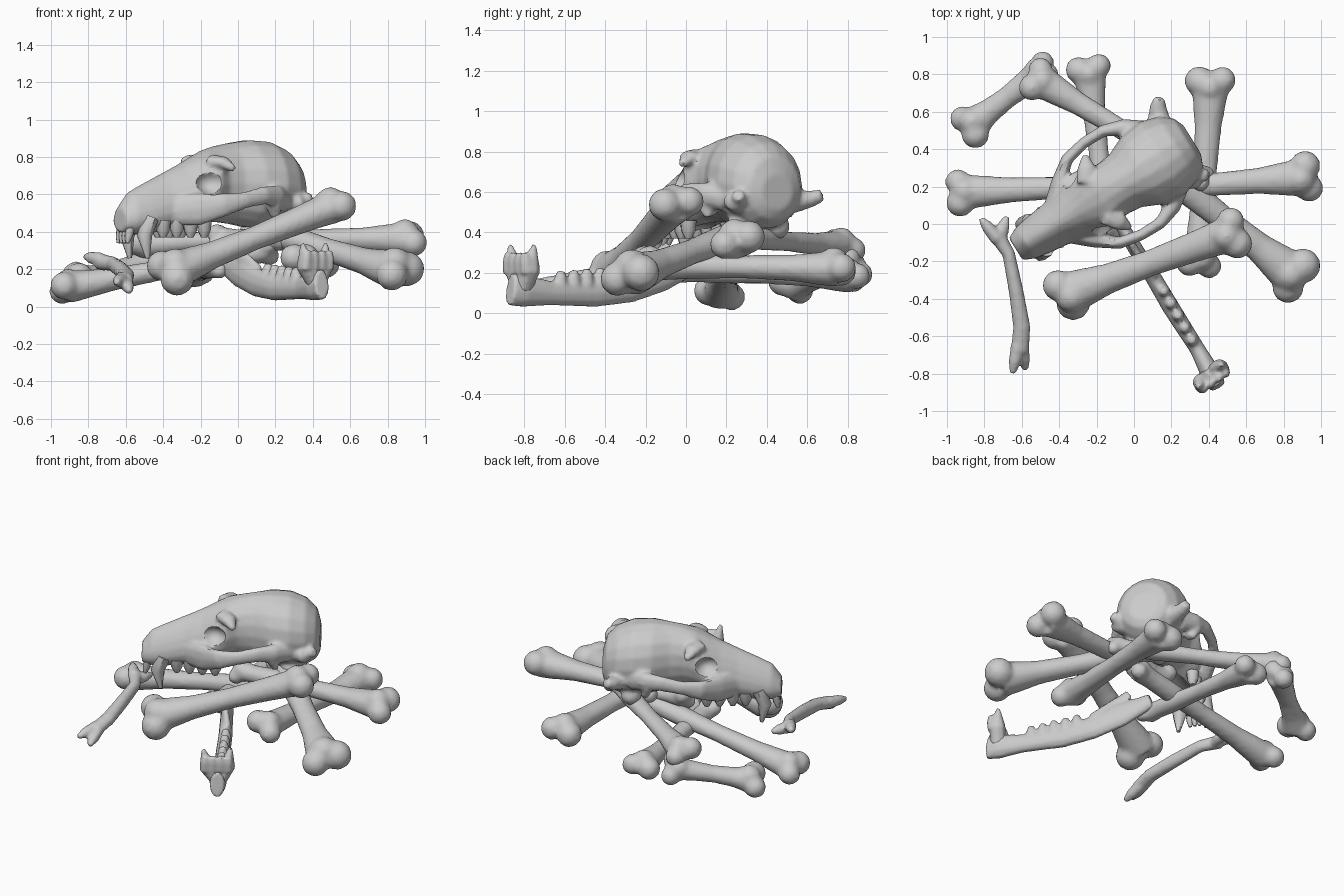
import bpy, bmesh
from math import sin, cos, pi, radians
from mathutils import Vector, Matrix

if "Cube" in bpy.data.objects:
    bpy.data.objects.remove(bpy.data.objects["Cube"])

bone_grey = bpy.data.materials.new("bone grey")
bone_grey.use_nodes = True
COLOR = (0.6, 0.6, 0.6, 1)
bone_grey.diffuse_color = COLOR
bone_grey.node_tree.nodes["Principled BSDF"].inputs["Base Color"].default_value = COLOR


def finish(name, bm, matrix=None, voxel=0, cutter=None, relax=4):
    """Make a smooth shaded object; voxel fuses overlapping pieces into one skin."""
    if matrix:
        bm.transform(matrix)
    bmesh.ops.recalc_face_normals(bm, faces=bm.faces)
    mesh = bpy.data.meshes.new(name)
    bm.to_mesh(mesh)
    bm.free()
    mesh.materials.append(bone_grey)
    obj = bpy.data.objects.new(name, mesh)
    bpy.context.collection.objects.link(obj)
    bpy.ops.object.select_all(action='DESELECT')
    obj.select_set(True)
    bpy.context.view_layer.objects.active = obj
    if voxel:
        fuse = obj.modifiers.new("fuse", 'REMESH')
        fuse.mode = 'VOXEL'
        fuse.voxel_size = voxel
        if cutter:
            cut = obj.modifiers.new("cut", 'BOOLEAN')
            cut.operation = 'DIFFERENCE'
            cut.object = cutter
        soften = obj.modifiers.new("soften", 'SMOOTH')
        soften.iterations = relax
        for mod in list(obj.modifiers):
            bpy.ops.object.modifier_apply(modifier=mod.name)
    bpy.ops.object.shade_smooth_by_angle(angle=radians(45))
    return obj


def loft(bm, rings):
    """Skin a list of closed rings and cap both ends."""
    loops = [[bm.verts.new(p) for p in ring] for ring in rings]
    n = len(loops[0])
    faces = [bm.faces.new(loops[0]), bm.faces.new(loops[-1])]
    for a, b in zip(loops, loops[1:]):
        for i in range(n):
            j = (i + 1) % n
            faces.append(bm.faces.new((a[i], a[j], b[j], b[i])))
    bmesh.ops.recalc_face_normals(bm, faces=faces)


def tube(bm, path, sizes, n=10):
    """Elliptical tube; sizes hold (sideways, upward) radii."""
    pts = [Vector(p) for p in path]
    rings = []
    for i, (p, (rw, rh)) in enumerate(zip(pts, sizes)):
        t = (pts[min(i + 1, len(pts) - 1)] - pts[max(i - 1, 0)]).normalized()
        up = Vector((0, 0, 1)) if abs(t.z) < 0.85 else Vector((0, 1, 0))
        side = t.cross(up).normalized()
        up = side.cross(t)
        rings.append([p + side * rw * cos(2 * pi * k / n) + up * rh * sin(2 * pi * k / n)
                      for k in range(n)])
    loft(bm, rings)


def tooth(bm, base, tip, r, point=0.2):
    a, b = Vector(base), Vector(tip)
    tube(bm, [a, a.lerp(b, 0.6), b], [(r, r), (r * 0.85, r * 0.85), (r * point, r * point)], 8)


def ball(bm, center, r):
    bmesh.ops.create_icosphere(bm, subdivisions=2, radius=r,
                               matrix=Matrix.Translation(center))


def long_bone(name, a, b, shaft=0.06, end_a=1.0, end_b=1.0, twist=0.3):
    """Shaft that flares into a pair of knuckles at each end."""
    bm = bmesh.new()
    a, b = Vector(a), Vector(b)
    axis = (b - a).normalized()
    side = axis.cross(Vector((0, 0, 1))).normalized()
    up = side.cross(axis)
    steps = (0, 0.1, 0.24, 0.5, 0.76, 0.9, 1)
    flare = (0.1 * end_a, 0.088 * end_a, shaft * 1.15, shaft, shaft * 1.15,
             0.088 * end_b, 0.1 * end_b)
    tube(bm, [a.lerp(b, t) for t in steps], [(r, r * 0.9) for r in flare], 12)
    for p, out, k, tw in ((a, -axis, end_a, twist), (b, axis, end_b, twist + 0.5)):
        across = side * cos(tw) + up * sin(tw)
        ball(bm, p + across * 0.06 * k + out * 0.01, 0.08 * k)
        ball(bm, p - across * 0.06 * k + out * 0.022 * k, 0.073 * k)
        ball(bm, p - out * 0.02 + across.cross(axis) * 0.03 * k, 0.077 * k)
    return finish(name, bm, voxel=0.016, relax=5)


# Scattered long bones
long_bone("front_bone", (-0.35, -0.37, 0.19), (0.52, -0.05, 0.54), 0.072, 1.18, 1.05, -0.6)
long_bone("left_lower_bone", (0.85, -0.27, 0.19), (0.1, 0.33, 0.42), 0.07, 1.2, 0.8, 0.2)
long_bone("left_upper_bone", (0.91, 0.25, 0.36), (-0.1, 0.17, 0.36), 0.062, 1.05, 0.7)
long_bone("right_bone", (-0.92, 0.17, 0.1), (0.15, 0.22, 0.3), 0.06, 0.97, 0.75, 0.25)
long_bone("back_left_bone", (0.41, 0.75, 0.22), (0.35, -0.2, 0.24), 0.064, 1.03, 0.95, -0.1)
long_bone("back_bone", (-0.24, 0.82, 0.18), (-0.14, -0.03, 0.21), 0.055, 0.92, 0.68, -0.1)
long_bone("back_right_bone", (-0.51, 0.77, 0.33), (0.36, 0.25, 0.38), 0.055, 0.92, 0.65)
long_bone("small_back_bone", (-0.87, 0.53, 0.14), (-0.49, 0.82, 0.23), 0.06, 0.97, 0.88, 0.4)

# Curved thin bone with forked ends
bm = bmesh.new()
tube(bm, [(-0.74, -0.05, 0.24), (-0.67, -0.16, 0.23), (-0.63, -0.36, 0.2),
          (-0.6, -0.55, 0.17), (-0.61, -0.68, 0.14)],
     [(0.045, 0.045), (0.035, 0.04), (0.04, 0.045), (0.047, 0.04), (0.05, 0.04)])
for base, tip in (((-0.73, -0.08, 0.25), (-0.82, 0.03, 0.27)),
                  ((-0.72, -0.08, 0.23), (-0.68, 0.04, 0.23)),
                  ((-0.62, -0.65, 0.15), (-0.65, -0.8, 0.13)),
                  ((-0.6, -0.65, 0.14), (-0.58, -0.78, 0.08))):
    tooth(bm, base, tip, 0.04, 0.4)
finish("curved_bone", bm, voxel=0.012, relax=2)

# Lower jaw with its teeth
bm = bmesh.new()
tube(bm, [(0.45, -0.87, 0.12), (0.41, -0.8, 0.11), (0.34, -0.67, 0.1), (0.2, -0.45, 0.1),
          (0.1, -0.28, 0.13), (0, -0.12, 0.19), (-0.1, 0.05, 0.25)],
     [(0.045, 0.085), (0.055, 0.08), (0.042, 0.062), (0.047, 0.07), (0.044, 0.08),
      (0.04, 0.085), (0.035, 0.05)])
tube(bm, [(0.1, -0.26, 0.17), (0.03, -0.18, 0.24), (-0.03, -0.08, 0.33)],
     [(0.03, 0.06), (0.025, 0.06), (0.02, 0.03)])
start, end = Vector((0.31, -0.62, 0.13)), Vector((0.16, -0.36, 0.15))
for i in range(5):
    p = start.lerp(end, i / 4)
    tooth(bm, p, p + Vector((0, 0, 0.08)), 0.038, 0.5)
finish("lower_jaw", bm, voxel=0.012, relax=2)

# Fanned front teeth of the lower jaw
bm = bmesh.new()
root = Vector((0.42, -0.81, 0.12))
for elbow, tip in (((0.36, -0.85, 0.22), (0.345, -0.87, 0.34)),
                   ((0.46, -0.77, 0.22), (0.47, -0.75, 0.34))):
    tube(bm, [root, elbow, tip], [(0.05, 0.05), (0.052, 0.052), (0.012, 0.012)], 8)
for i in range(4):
    p = root + Vector((0.17, 0.12, 0)) * (i / 3 - 0.5) * 0.7 + Vector((0, -0.02, 0.08))
    tooth(bm, p, p + Vector((0.01, -0.01, 0.1)), 0.035, 0.5)
finish("lower_front_teeth", bm, voxel=0.011, relax=2)

# Skull frame: local x runs to the nose, y to the skull's left
forward, left = Vector((-0.85, -0.527, 0)), Vector((0.527, -0.85, 0))
SKULL = Matrix.Translation((0.26, 0.42, 0)) @ Matrix(
    (forward, left, Vector((0, 0, 1)))).transposed().to_4x4()

# Eye sockets, nose opening and palate hollow
bm = bmesh.new()
for pos, size in (((0.6, 0.22, 0.665), (0.085, 0.11, 0.07)),
                  ((0.6, -0.22, 0.665), (0.085, 0.11, 0.07)),
                  ((1.07, 0, 0.53), (0.09, 0.055, 0.06)),
                  ((0.66, 0, 0.39), (0.24, 0.07, 0.07))):
    bmesh.ops.create_icosphere(bm, subdivisions=3, radius=1,
                               matrix=Matrix.Translation(pos) @ Matrix.Diagonal((*size, 1)))
sockets = finish("socket_cutter", bm, SKULL)
sockets.hide_render = True

# Cranium and snout: station, half width, bottom, top, narrowing of the top
sections = [(-0.06, 0.09, 0.51, 0.69, 0), (-0.035, 0.15, 0.46, 0.78, 0),
            (0.03, 0.2, 0.42, 0.845, 0), (0.13, 0.23, 0.41, 0.885, 0),
            (0.25, 0.215, 0.42, 0.893, 0), (0.36, 0.165, 0.44, 0.878, 0),
            (0.45, 0.155, 0.45, 0.86, -0.1), (0.52, 0.185, 0.45, 0.838, -0.1),
            (0.59, 0.185, 0.43, 0.805, 0.1), (0.67, 0.16, 0.41, 0.765, 0.25),
            (0.78, 0.125, 0.4, 0.715, 0.3), (0.9, 0.11, 0.385, 0.66, 0.3),
            (0.99, 0.095, 0.385, 0.615, 0.3), (1.05, 0.07, 0.4, 0.53, 0.1)]
bm = bmesh.new()
rings = []
for s, w, low, high, narrow in sections:
    ring = []
    for k in range(18):
        c, v = cos(2 * pi * k / 18), sin(2 * pi * k / 18)
        ring.append(Vector((s, w * c * (1 - narrow * v), (low + high) / 2 + (high - low) / 2 * v)))
    rings.append(ring)
loft(bm, rings)

for m in (1, -1):
    # Cheek arch with its hinge lobe
    tube(bm, [(0.76, m * 0.1, 0.51), (0.67, m * 0.18, 0.52), (0.56, m * 0.265, 0.545),
              (0.44, m * 0.29, 0.57), (0.32, m * 0.29, 0.595), (0.22, m * 0.25, 0.59),
              (0.13, m * 0.18, 0.57)],
         [(0.04, 0.08), (0.04, 0.09), (0.033, 0.065), (0.03, 0.045), (0.033, 0.05),
          (0.045, 0.06), (0.05, 0.07)])
    tube(bm, [(0.23, m * 0.23, 0.6), (0.23, m * 0.24, 0.54), (0.21, m * 0.22, 0.48)],
         [(0.04, 0.06), (0.035, 0.05), (0.025, 0.035)])
    # Brow point behind the socket
    tube(bm, [(0.54, m * 0.1, 0.775), (0.5, m * 0.17, 0.77), (0.47, m * 0.23, 0.735)],
         [(0.06, 0.04), (0.05, 0.035), (0.018, 0.018)])
    # Knob behind the ear and swelling under the skull
    reach = 0.21 if m > 0 else 0.28
    tube(bm, [(0.06, m * 0.15, 0.55), (0.03, m * 0.19, 0.555), (0.0, m * (reach - 0.03), 0.57),
              (-0.03, m * reach, 0.585)],
         [(0.07, 0.06), (0.06, 0.05), (0.045, 0.04), (0.03, 0.03)])
    ball(bm, (0.12, m * 0.11, 0.43), 0.065)
finish("skull", bm, SKULL, 0.013, sockets, 3)
bpy.data.objects.remove(sockets)

# Upper canines, cheek teeth and incisors
for label, m in (("left", 1), ("right", -1)):
    bm = bmesh.new()
    tube(bm, [(0.91, m * 0.08, 0.47), (0.95, m * 0.09, 0.38), (0.93, m * 0.09, 0.26)],
         [(0.045, 0.05), (0.042, 0.042), (0.012, 0.012)], 8)
    for i in range(4):
        s, y = 0.83 - 0.08 * i, m * (0.085 + 0.01 * i)
        tooth(bm, (s, y, 0.46), (s, y, 0.37), 0.042, 0.4)
    for y in (0.015, 0.045):
        tooth(bm, (1.01, m * y, 0.43), (1.03, m * y, 0.34), 0.026, 0.4)
    finish(label + "_upper_teeth", bm, SKULL)
